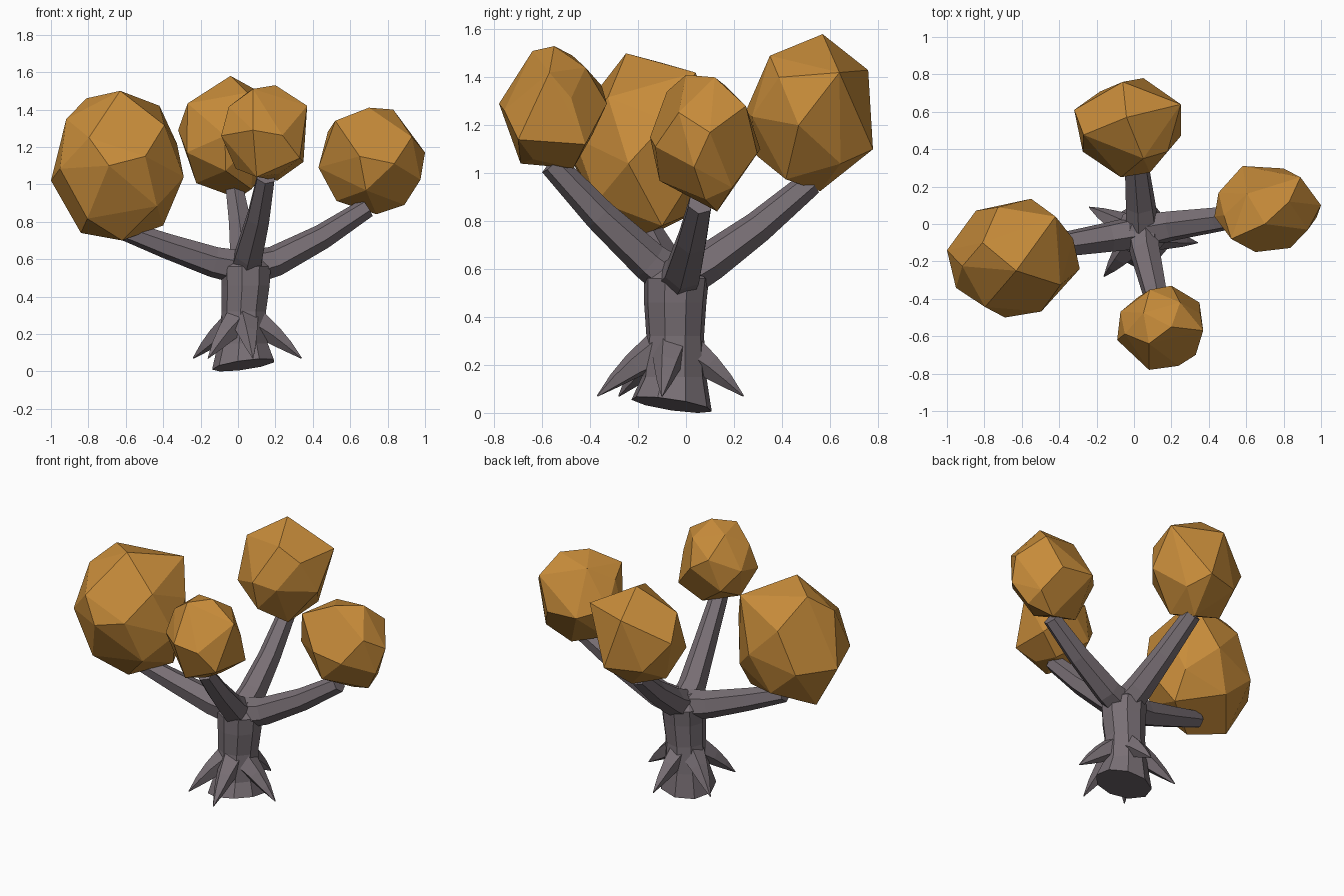
import bpy, bmesh, math
from mathutils import Vector

if "Cube" in bpy.data.objects:
    bpy.data.objects.remove(bpy.data.objects["Cube"])


def material(name, color):
    m = bpy.data.materials.new(name)
    m.diffuse_color = (*color, 1)
    m.use_nodes = True
    m.node_tree.nodes["Principled BSDF"].inputs["Base Color"].default_value = m.diffuse_color
    return m


BARK = material("grey bark", (0.190, 0.160, 0.178))
LEAF = material("amber leaves", (0.57, 0.26, 0.042))


def finish(bm, name, mat):
    bmesh.ops.recalc_face_normals(bm, faces=bm.faces)
    me = bpy.data.meshes.new(name)
    bm.to_mesh(me)
    bm.free()
    me.materials.append(mat)
    ob = bpy.data.objects.new(name, me)
    bpy.context.scene.collection.objects.link(ob)
    return ob


def tube(name, path, radii, sides, normals=None, spin=0.0):
    """Faceted tapering limb through the path points."""
    pts = [Vector(p) for p in path]
    bm = bmesh.new()
    rings = []
    for i, (p, r) in enumerate(zip(pts, radii)):
        d = pts[min(i + 1, len(pts) - 1)] - pts[max(i - 1, 0)]
        if normals:
            d = Vector(normals[i])
        d.normalize()
        ref = Vector((0, 1, 0)) if abs(d.z) > 0.9 else Vector((0, 0, 1))
        u = d.cross(ref).normalized()
        v = d.cross(u)
        ring = []
        for k in range(sides):
            a = spin + 2 * math.pi * k / sides
            ring.append(bm.verts.new(p + r * (u * math.cos(a) + v * math.sin(a))))
        rings.append(ring)
    for a, b in zip(rings, rings[1:]):
        for k in range(sides):
            j = (k + 1) % sides
            bm.faces.new((a[k], a[j], b[j], b[k]))
    bm.faces.new(rings[0])
    bm.faces.new(rings[-1])
    return finish(bm, name, BARK)


def leaf_ball(name, corners, n=20):
    """Faceted ball: hull of a few main corners plus evenly spread filler points."""
    pts = [Vector(c) for c in corners]
    lo = Vector([min(p[k] for p in pts) for k in range(3)])
    hi = Vector([max(p[k] for p in pts) for k in range(3)])
    mid, half = (lo + hi) / 2, (hi - lo) / 2
    main = [Vector([(p[k] - mid[k]) / half[k] for k in range(3)]) for p in pts]
    fill = []
    for i in range(n):
        z = 1 - 2 * (i + 0.5) / n
        r, a = math.sqrt(1 - z * z), i * 2.39996
        q = Vector((r * math.cos(a), r * math.sin(a), z))
        if min((q - m.normalized()).length for m in main) > 0.5:
            fill.append(q)
    bm = bmesh.new()
    for q in main + fill:
        bm.verts.new([mid[k] + q[k] * half[k] for k in range(3)])
    res = bmesh.ops.convex_hull(bm, input=bm.verts)
    bmesh.ops.delete(bm, geom=[v for v in bm.verts if not v.link_faces], context='VERTS')
    bmesh.ops.dissolve_limit(bm, angle_limit=math.radians(7),
                             verts=bm.verts, edges=bm.edges)
    return finish(bm, name, LEAF)


# Trunk with a tilted cut base
tube("trunk",
     [(0.032, -0.06, 0.034), (0.03, -0.05, 0.15), (0.035, -0.045, 0.32),
      (0.045, -0.045, 0.46), (0.045, -0.04, 0.56), (0.045, -0.04, 0.64)],
     [0.172, 0.137, 0.122, 0.132, 0.138, 0.07], 9,
     normals=[(-0.14, 0.15, 1)] + [(0, 0, 1)] * 5)

# Four branches
hub = (0.045, -0.04, 0.55)
branches = {
    "left": [(-0.13, -0.07, 0.585), (-0.38, -0.11, 0.67), (-0.61, -0.15, 0.755)],
    "back": [(0.035, 0.10, 0.63), (0.015, 0.30, 0.775), (-0.015, 0.52, 0.96)],
    "right": [(0.20, -0.01, 0.59), (0.45, 0.025, 0.72), (0.69, 0.06, 0.875)],
    "front": [(0.06, -0.15, 0.63), (0.11, -0.36, 0.825), (0.15, -0.56, 1.04)],
}
for side, path in branches.items():
    tube(side + "_branch", [hub] + path, [0.095, 0.083, 0.068, 0.054], 6, spin=0.3)

# Spiky roots around the base
tips = [(-0.24, 0.09), (-0.16, -0.28), (0.08, -0.37), (0.34, -0.10), (0.07, 0.24)]
for i, (x, y) in enumerate(tips):
    c = Vector((0.03, -0.055, 0))
    d = Vector((x, y, 0)) - c
    at = lambda t, z: c + d * t + Vector((0, 0, z))
    tube(f"root_{i + 1}", [at(0.2, 0.26), at(0.52, 0.195), at(0.76, 0.135), at(1, 0.07)],
         [0.080, 0.055, 0.033, 0.003], 5)

# Leaf balls, each from its main corners
leaf_ball("left_leaves", [
    (-0.63, -0.25, 1.50), (-0.62, -0.25, 0.70), (-1.0, -0.14, 1.02),
    (-0.29, -0.24, 1.04), (-0.69, -0.50, 1.10), (-0.55, 0.135, 1.10),
    (-0.81, -0.10, 1.46), (-0.84, -0.15, 0.74), (-0.42, 0.04, 1.42),
    (-0.40, -0.10, 0.78)], 24)
leaf_ball("back_leaves", [
    (-0.04, 0.57, 1.58), (0.0, 0.56, 0.925), (-0.32, 0.61, 1.29),
    (0.25, 0.64, 1.42), (0.25, 0.47, 1.20), (-0.07, 0.25, 1.26),
    (0.05, 0.78, 1.10), (-0.06, 0.76, 1.43), (0.05, 0.35, 1.49)])
leaf_ball("right_leaves", [
    (0.70, 0.0, 1.41), (0.83, 0.12, 1.40), (0.74, 0.13, 0.84),
    (0.52, -0.08, 1.34), (0.58, 0.31, 1.10), (0.89, 0.25, 1.28),
    (1.0, 0.10, 1.17), (0.65, -0.15, 1.15), (0.43, 0.04, 1.09),
    (0.89, 0.08, 0.89)])
leaf_ball("front_leaves", [
    (0.20, -0.55, 1.53), (0.08, -0.64, 1.51), (0.37, -0.57, 1.42),
    (0.35, -0.42, 1.12), (0.33, -0.70, 1.14), (0.21, -0.47, 1.02),
    (0.10, -0.69, 1.04), (0.20, -0.33, 1.29), (0.08, -0.78, 1.29),
    (-0.09, -0.62, 1.26)])
